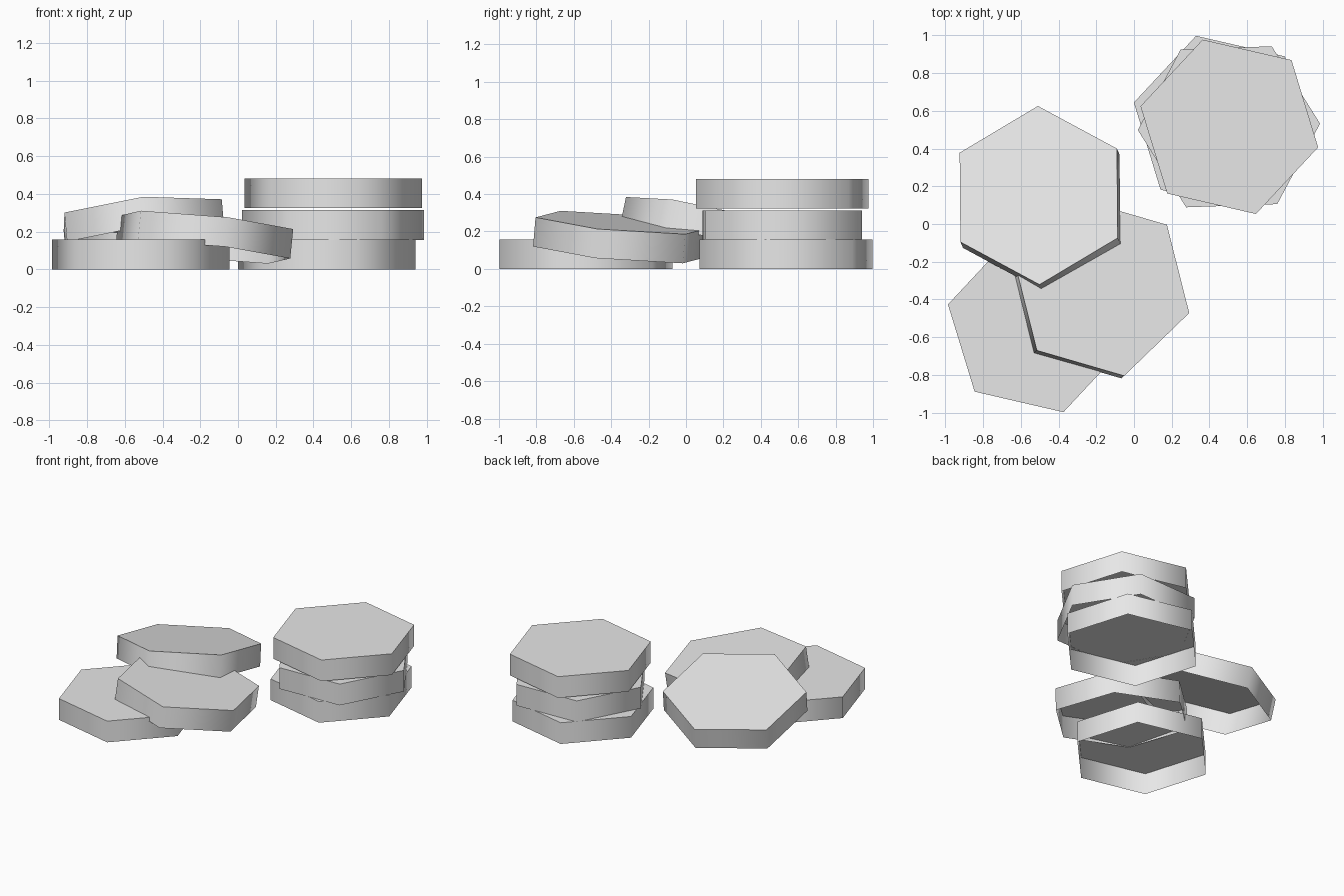
import bpy
import bmesh
from math import radians
from mathutils import Matrix, Vector

RADIUS = 0.483
HEIGHT = 0.157

if "Cube" in bpy.data.objects:
    bpy.data.objects.remove(bpy.data.objects["Cube"], do_unlink=True)

grey = bpy.data.materials.new("plain light grey")
grey.use_nodes = True
grey.diffuse_color = (0.8, 0.8, 0.8, 1)
grey.node_tree.nodes["Principled BSDF"].inputs["Base Color"].default_value = grey.diffuse_color


def hex_tile(name, top_centre, spin, slope=(0, 0)):
    """Hexagonal shell, open underneath; slope is the rise of its top along x and y."""
    bm = bmesh.new()
    bmesh.ops.create_cone(bm, cap_ends=True, segments=6, radius1=RADIUS,
                          radius2=RADIUS, depth=HEIGHT)
    # Bring a corner onto +x and the top face to the origin
    corner = bm.verts[:][0].co
    turn = Vector((1, 0)).angle_signed(Vector((corner.x, corner.y)))
    bm.transform(Matrix.Translation((0, 0, -HEIGHT / 2)) @ Matrix.Rotation(turn, 4, 'Z'))
    bm.normal_update()
    bmesh.ops.delete(bm, geom=[f for f in bm.faces if f.normal.z < -0.9],
                     context='FACES_ONLY')
    mesh = bpy.data.meshes.new(name)
    bm.to_mesh(mesh)
    bm.free()
    mesh.materials.append(grey)

    obj = bpy.data.objects.new(name, mesh)
    bpy.context.collection.objects.link(obj)
    normal = Vector((-slope[0], -slope[1], 1)).normalized()
    tilt = Vector((0, 0, 1)).rotation_difference(normal).to_matrix().to_4x4()
    obj.matrix_world = (Matrix.Translation(top_centre) @ tilt
                        @ Matrix.Rotation(radians(spin), 4, 'Z'))

    # Rounded shading around the wall, crisp rim at the top
    bpy.ops.object.select_all(action='DESELECT')
    obj.select_set(True)
    bpy.context.view_layer.objects.active = obj
    bpy.ops.object.shade_smooth_by_angle(angle=radians(70))
    return obj


# Stack of three
hex_tile("stack_bottom_tile", (0.47, 0.535, HEIGHT), 47)
hex_tile("stack_middle_tile", (0.503, 0.515, 0.313), 2)
hex_tile("stack_top_tile", (0.505, 0.515, 0.481), 47)

# Loose heap: one flat, two leaning
hex_tile("heap_flat_tile", (-0.515, -0.535, HEIGHT), 47)
hex_tile("heap_front_leaning_tile", (-0.17, -0.337, 0.248), 44, (-0.10, -0.084))
hex_tile("heap_back_leaning_tile", (-0.505, 0.152, 0.287), 31, (0.09, -0.205))
